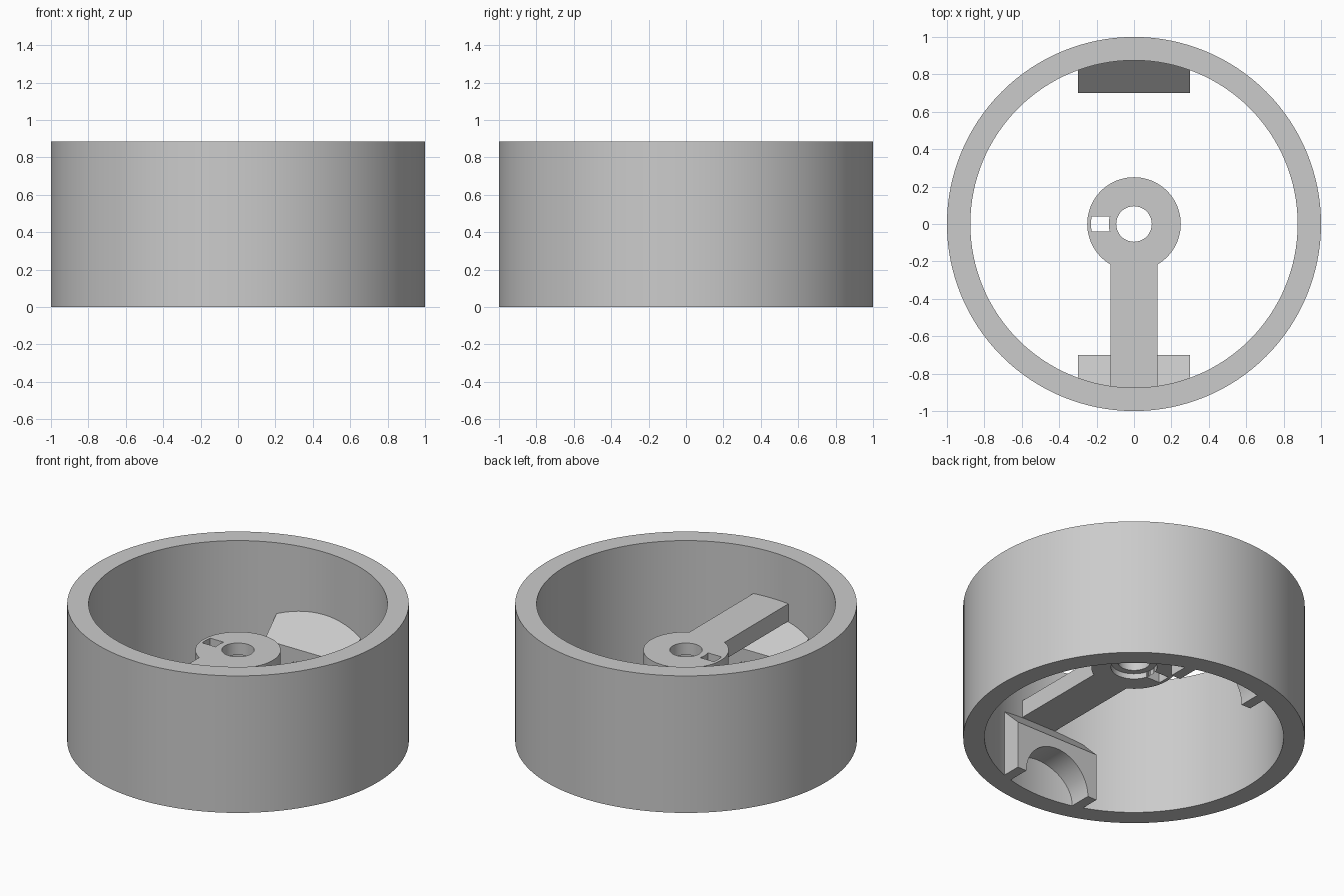
import bpy
import bmesh
from math import sin, cos, pi, radians, asin

cube = bpy.data.objects.get("Cube")
if cube:
    bpy.data.objects.remove(cube)

GREY = bpy.data.materials.new("plain grey")
GREY.use_nodes = True
GREY.diffuse_color = (0.6, 0.6, 0.6, 1)
GREY.node_tree.nodes["Principled BSDF"].inputs["Base Color"].default_value = (0.6, 0.6, 0.6, 1)


def arc(radius, start, end, steps):
    """Points along an arc, angles in radians."""
    angles = [start + (end - start) * i / steps for i in range(steps + 1)]
    return [(radius * cos(a), radius * sin(a)) for a in angles]


def circle(radius, steps=128):
    return arc(radius, 0, 2 * pi, steps)[:-1]


def prism(name, outline, low, high, axis="Z"):
    """Extrude a closed outline along one axis."""
    place = {"Z": lambda u, v, w: (u, v, w),
             "Y": lambda u, v, w: (u, w, v),
             "X": lambda u, v, w: (w, u, v)}[axis]
    bm = bmesh.new()
    base = bm.faces.new([bm.verts.new(place(u, v, low)) for u, v in outline])
    top = bmesh.ops.extrude_face_region(bm, geom=[base])["geom"]
    offset = place(0, 0, high - low)
    bmesh.ops.translate(bm, vec=offset, verts=[g for g in top if isinstance(g, bmesh.types.BMVert)])
    bmesh.ops.recalc_face_normals(bm, faces=bm.faces)
    mesh = bpy.data.meshes.new(name)
    bm.to_mesh(mesh)
    bm.free()
    mesh.materials.append(GREY)
    obj = bpy.data.objects.new(name, mesh)
    bpy.context.collection.objects.link(obj)
    return obj


def select(obj):
    bpy.ops.object.select_all(action="DESELECT")
    obj.select_set(True)
    bpy.context.view_layer.objects.active = obj


def carve(obj, cutter, operation="DIFFERENCE"):
    """Apply a boolean and discard its cutter."""
    select(obj)
    mod = obj.modifiers.new("carve", "BOOLEAN")
    mod.object, mod.operation, mod.solver = cutter, operation, "EXACT"
    bpy.ops.object.modifier_apply(modifier=mod.name)
    bpy.data.objects.remove(cutter)


HEIGHT, INNER = 0.885, 0.875
ARM_LOW, ARM_HIGH = 0.475, 0.587

# Outer ring
ring = prism("outer_ring", circle(1), 0, HEIGHT)
carve(ring, prism("ring_cutter", circle(INNER), -0.1, 1))

# Hub and arm as one plate: a disc whose outline runs out to the front wall
HUB, HALF_ARM = 0.25, 0.125
spread = asin(HALF_ARM / HUB)
outline = arc(HUB, spread - pi / 2, 1.5 * pi - spread, 80)
outline += [(-HALF_ARM, -INNER - 0.005), (HALF_ARM, -INNER - 0.005)]
hub = prism("hub_and_arm", outline, ARM_LOW, ARM_HIGH)

# Bore, shallow recess underneath and curved slot
BOSS = 0.135
carve(hub, prism("bore_cutter", circle(0.095, 64), 0, 1))
carve(hub, prism("recess_cutter", circle(BOSS, 64), 0, ARM_LOW + 0.035))
slot = [(-x, y) for x, y in
        arc(BOSS, -asin(0.04 / BOSS), asin(0.04 / BOSS), 8)
        + arc(0.23, asin(0.04 / 0.23), -asin(0.04 / 0.23), 8)]
carve(hub, prism("slot_cutter", slot, 0, 1))

# Wall blocks with sloping tops and an arched opening
parts = [ring, hub]
for name, side in (("back_block", 1), ("front_block", -1)):
    profile = [(0.7, 0), (0.7, 0.305), (0.9, 0.505), (0.9, 0)]
    block = prism(name, [(side * y, z) for y, z in profile], -0.3, 0.3, "X")
    carve(block, prism("wall_cutter", circle(INNER + 0.002), -0.1, 1), "INTERSECT")
    carve(block, prism("arch_cutter", circle(0.235, 64), side * 0.6, side * 0.95, "Y"))
    parts.append(block)

for part in parts:
    select(part)
    bpy.ops.object.shade_smooth_by_angle(angle=radians(25))
